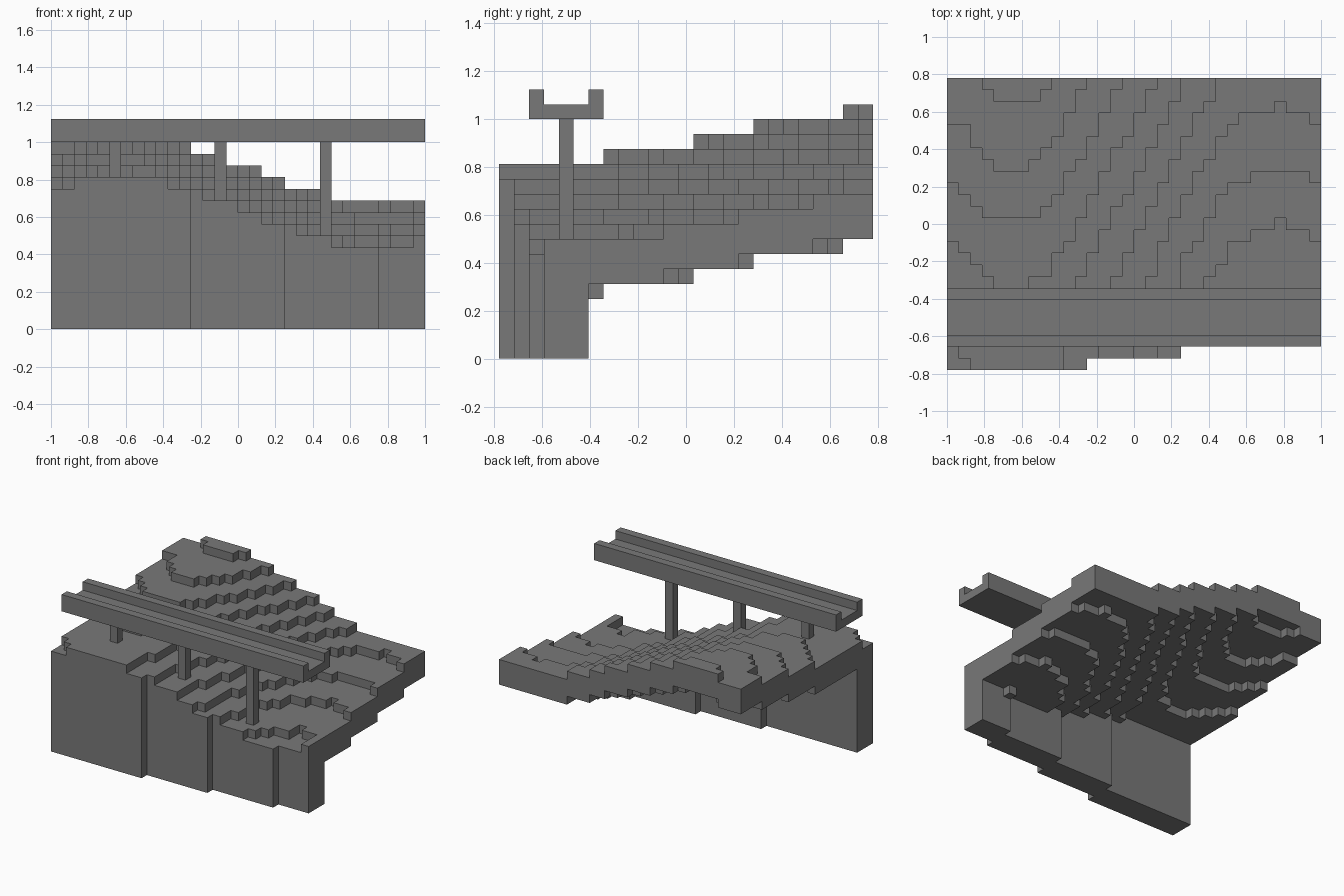
import bpy, bmesh
from math import floor
from mathutils import Vector

cube = bpy.data.objects.get("Cube")
if cube:
    bpy.data.objects.remove(cube, do_unlink=True)

U = 1 / 16            # block size
COLS, ROWS = 32, 25
ORIGIN = Vector((-COLS / 2, -ROWS / 2, 0))

grey = bpy.data.materials.new("stone_grey")
grey.use_nodes = True
colour = (0.19, 0.19, 0.19, 1)
grey.diffuse_color = colour
grey.node_tree.nodes["Principled BSDF"].inputs["Base Color"].default_value = colour


def finish(name, bm):
    """Move from block units to world units and link the object."""
    for v in bm.verts:
        v.co = (v.co + ORIGIN) * U
    bmesh.ops.recalc_face_normals(bm, faces=bm.faces)
    mesh = bpy.data.meshes.new(name)
    bm.to_mesh(mesh)
    bm.free()
    mesh.materials.append(grey)
    obj = bpy.data.objects.new(name, mesh)
    bpy.context.scene.collection.objects.link(obj)


def extrude_profile(name, points, start, length):
    """Extrude a (y, z) outline along x."""
    bm = bmesh.new()
    face = bm.faces.new([bm.verts.new((start, y, z)) for y, z in points])
    out = bmesh.ops.extrude_face_region(bm, geom=[face])
    verts = [g for g in out["geom"] if isinstance(g, bmesh.types.BMVert)]
    bmesh.ops.translate(bm, verts=verts, vec=(length, 0, 0))
    finish(name, bm)


# Terrain relief: a rise towards the back plus a ridge-to-valley drop across
RISE = [(0, 13.5), (6.5, 14), (12, 14.98), (17, 16), (22.5, 17), (24, 17.3)]
DROP = [65, 55, 36, 15, 0, 0, 0, 9.5, 20, 45, 80, 115, 150, 185, 220, 250,
        285, 320, 365, 405, 445, 480, 510, 540, 566, 575, 588, 588, 600,
        590, 590, 572]


def height(i, j):
    for (a, za), (b, zb) in zip(RISE, RISE[1:]):
        if j <= b:
            return floor(za + (zb - za) * (j - a) / (b - a) - DROP[i] / 100)


def wall_front(i):
    return (i + 4) // 8 - 1 if i >= 12 else 0


# Terrain slab three blocks thick, with a stepped retaining wall below its front
solid = set()
for i in range(COLS):
    front = wall_front(i)
    for j in range(front, ROWS):
        top = height(i, j)
        bottom = 0 if j < front + 3 else top - 3
        solid.update((i, j, k) for k in range(bottom, top))

bm = bmesh.new()
corners = {}


def corner(co):
    if co not in corners:
        corners[co] = bm.verts.new(co)
    return corners[co]


for cell in sorted(solid):
    for axis in range(3):
        for side in (0, 1):
            near = list(cell)
            near[axis] += 2 * side - 1
            if tuple(near) in solid:
                continue
            u, v = (axis + 1) % 3, (axis + 2) % 3
            quad = []
            for du, dv in ((0, 0), (1, 0), (1, 1), (0, 1)):
                co = list(cell)
                co[axis] += side
                co[u] += du
                co[v] += dv
                quad.append(corner(tuple(co)))
            bm.faces.new(quad if side else quad[::-1])
bmesh.ops.dissolve_limit(bm, angle_limit=0.02, verts=bm.verts, edges=bm.edges)
finish("terrain_and_retaining_wall", bm)

# Channel-shaped bridge deck with a parapet along each side
extrude_profile("bridge_deck", [(2, 16), (7, 16), (7, 18), (6, 18), (6, 17),
                                (3, 17), (3, 18), (2, 18)], 0, COLS)

# Square posts from the ground up to the deck
for n, i in enumerate((5, 14, 23)):
    z = height(i, 4)
    extrude_profile(f"bridge_post_{n + 1}",
                    [(4, z), (5, z), (5, 16), (4, 16)], i, 1)
